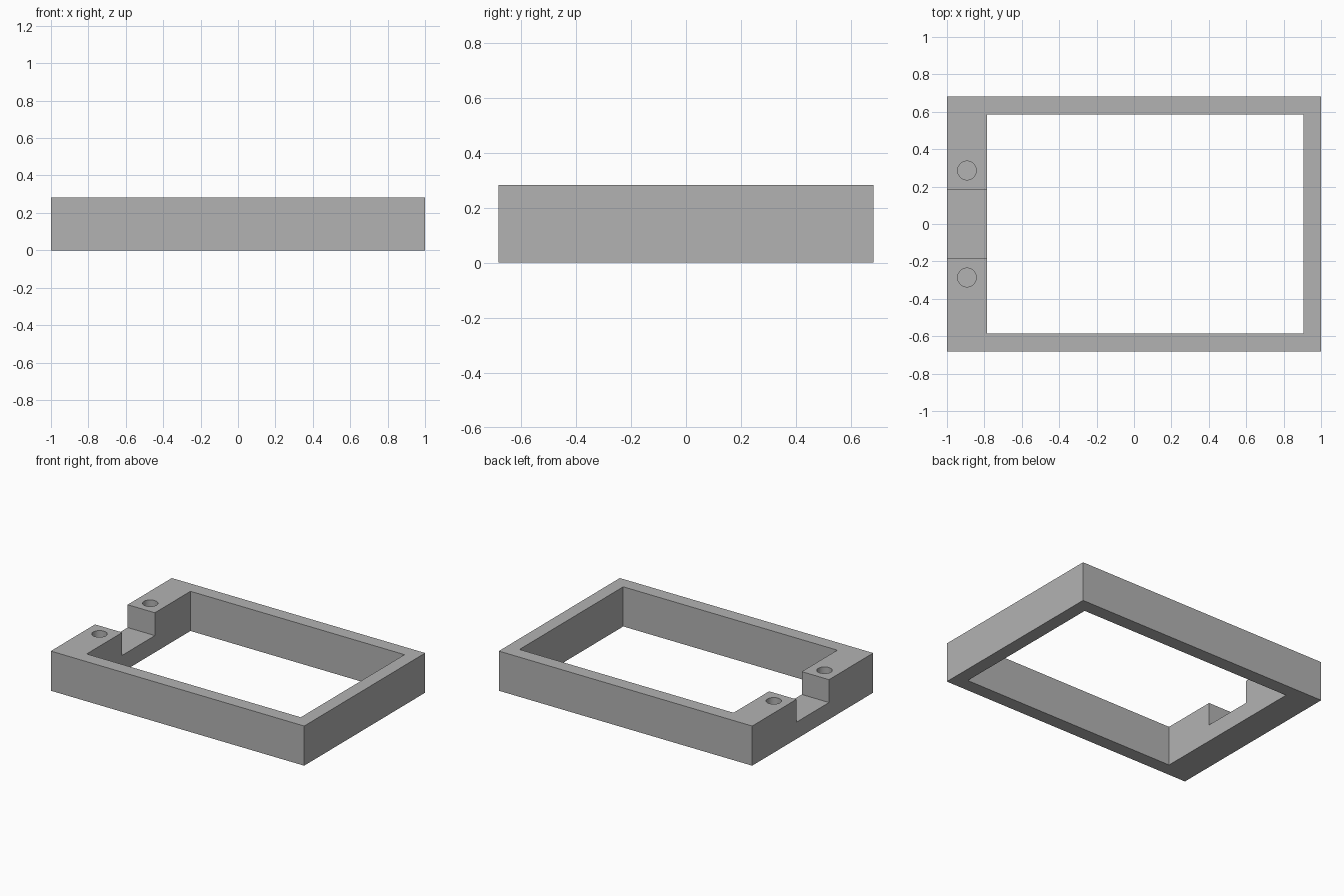
import bpy

cube = bpy.data.objects.get("Cube")
if cube:
    bpy.data.objects.remove(cube, do_unlink=True)

HEIGHT = 0.283
NOTCH_FLOOR = 0.12
HOLE_FLOOR = 0.09

grey = bpy.data.materials.new("plain grey")
grey.use_nodes = True
colour = (0.45, 0.45, 0.45, 1)
grey.diffuse_color = colour
grey.node_tree.nodes["Principled BSDF"].inputs["Base Color"].default_value = colour


def box(name, low, high):
    centre = [(a + b) / 2 for a, b in zip(low, high)]
    bpy.ops.mesh.primitive_cube_add(size=1, location=centre)
    obj = bpy.context.object
    obj.name = name
    obj.scale = [b - a for a, b in zip(low, high)]
    bpy.ops.object.transform_apply(location=True, rotation=False, scale=True)
    obj.data.materials.append(grey)
    return obj


def cut(target, cutter):
    bpy.context.view_layer.objects.active = target
    mod = target.modifiers.new(cutter.name, "BOOLEAN")
    mod.operation = "DIFFERENCE"
    mod.solver = "EXACT"
    mod.object = cutter
    bpy.ops.object.modifier_apply(modifier=mod.name)
    bpy.data.objects.remove(cutter, do_unlink=True)


# Rectangular frame with one wide rail
frame = box("frame", (-1, -0.682, 0), (1, 0.682, HEIGHT))
cut(frame, box("opening", (-0.785, -0.585, -0.1), (0.905, 0.585, HEIGHT + 0.1)))

# Notch across the middle of the wide rail
cut(frame, box("notch", (-1.1, -0.184, NOTCH_FLOOR), (-0.7, 0.184, HEIGHT + 0.1)))

# Blind screw holes either side of the notch
for side in (-1, 1):
    top = HEIGHT + 0.05
    bpy.ops.mesh.primitive_cylinder_add(
        vertices=48, radius=0.05, depth=top - HOLE_FLOOR,
        location=(-0.893, side * 0.286, (top + HOLE_FLOOR) / 2))
    hole = bpy.context.object
    hole.name = "screw_hole"
    hole.data.materials.append(grey)
    cut(frame, hole)

# Smooth hole walls with crisp edges
bpy.ops.object.select_all(action="DESELECT")
frame.select_set(True)
bpy.context.view_layer.objects.active = frame
bpy.ops.object.shade_smooth_by_angle()
